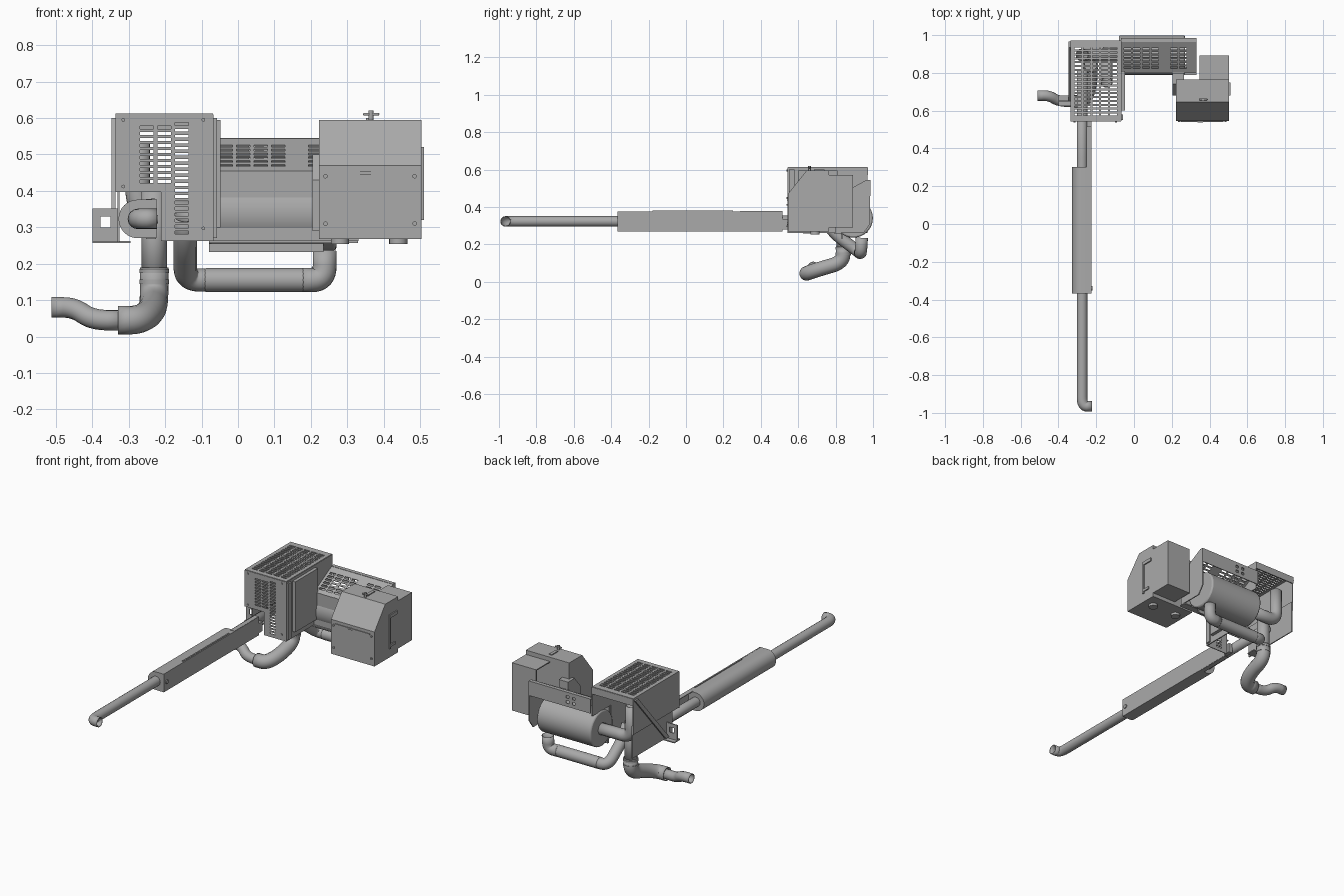
import bpy, bmesh, math
from mathutils import Vector

if "Cube" in bpy.data.objects:
    bpy.data.objects.remove(bpy.data.objects["Cube"])

steel = bpy.data.materials.new("steel_grey")
steel.diffuse_color = (0.40, 0.40, 0.40, 1)
steel.use_nodes = True
steel.node_tree.nodes["Principled BSDF"].inputs["Base Color"].default_value = steel.diffuse_color
CYL = {"X": (0, math.pi / 2, 0), "Y": (math.pi / 2, 0, 0), "Z": (0, 0, 0)}


def make(name, bm, thick=0):
    bmesh.ops.recalc_face_normals(bm, faces=bm.faces)
    me = bpy.data.meshes.new(name)
    bm.to_mesh(me)
    bm.free()
    ob = bpy.data.objects.new(name, me)
    bpy.context.collection.objects.link(ob)
    me.materials.append(steel)
    if thick:
        m = ob.modifiers.new("sheet", "SOLIDIFY")
        m.thickness, m.offset = thick, 0
    return ob


def smooth(ob):
    bpy.ops.object.select_all(action="DESELECT")
    ob.select_set(True)
    bpy.context.view_layer.objects.active = ob
    bpy.ops.object.shade_smooth_by_angle(angle=math.radians(40))


def box(name, x0, x1, y0, y1, z0, z1, bevel=0):
    bm = bmesh.new()
    bmesh.ops.create_cube(bm, size=1)
    for v in bm.verts:
        v.co = Vector(((x0 + x1) / 2 + v.co.x * (x1 - x0),
                       (y0 + y1) / 2 + v.co.y * (y1 - y0),
                       (z0 + z1) / 2 + v.co.z * (z1 - z0)))
    ob = make(name, bm)
    if bevel:
        m = ob.modifiers.new("round", "BEVEL")
        m.width, m.segments = bevel, 3
    return ob


def prism(name, pts, axis, a, b):
    """Extrude a profile: axis X takes (y, z) points, axis Y takes (x, z)."""
    bm = bmesh.new()
    place = (lambda p, t: (t, p[0], p[1])) if axis == "X" else (lambda p, t: (p[0], t, p[1]))
    f = bm.faces.new([bm.verts.new(place(p, a)) for p in pts])
    ext = bmesh.ops.extrude_face_region(bm, geom=[f])
    d = Vector((b - a, 0, 0) if axis == "X" else (0, b - a, 0))
    bmesh.ops.translate(bm, vec=d, verts=[g for g in ext["geom"] if isinstance(g, bmesh.types.BMVert)])
    return make(name, bm)


def cyl(name, c, r, length, axis="Z", n=32, bevel=0):
    bm = bmesh.new()
    bmesh.ops.create_cone(bm, cap_ends=True, segments=n, radius1=r, radius2=r, depth=length)
    ob = make(name, bm)
    ob.location, ob.rotation_euler = c, CYL[axis]
    if bevel:
        m = ob.modifiers.new("round", "BEVEL")
        m.width, m.segments = bevel, 2
    smooth(ob)
    return ob


def panel(name, o, u, v, w, h, holes, thick=0.005):
    """Flat sheet with rectangular openings (u0, u1, v0, v1)."""
    o, u, v = Vector(o), Vector(u).normalized(), Vector(v).normalized()
    us = sorted({round(t, 4) for q in holes for t in q[:2]} | {0, w})
    vs = sorted({round(t, 4) for q in holes for t in q[2:]} | {0, h})
    bm = bmesh.new()
    g = [[bm.verts.new(o + u * a + v * b) for b in vs] for a in us]
    for i in range(len(us) - 1):
        for j in range(len(vs) - 1):
            cu, cv = (us[i] + us[i + 1]) / 2, (vs[j] + vs[j + 1]) / 2
            if not any(q[0] < cu < q[1] and q[2] < cv < q[3] for q in holes):
                bm.faces.new((g[i][j], g[i + 1][j], g[i + 1][j + 1], g[i][j + 1]))
    bmesh.ops.delete(bm, geom=[k for k in bm.verts if not k.link_faces], context="VERTS")
    return make(name, bm, thick)


def slots(cols, width, v0, step, n, height):
    return [(c, c + width, v0 + step * k, v0 + step * k + height) for c in cols for k in range(n)]


def pipe(name, pts, r, bend=0.06):
    """Round tube along a path with filleted corners."""
    P = [Vector(p) for p in pts]
    path = [P[0]]
    for a, b, c in zip(P, P[1:], P[2:]):
        d1, d2 = a - b, c - b
        s = b + d1.normalized() * min(bend, d1.length * 0.49)
        e = b + d2.normalized() * min(bend, d2.length * 0.49)
        path += [s * (1 - t) ** 2 + b * 2 * t * (1 - t) + e * t * t for t in (k / 8 for k in range(9))]
    path.append(P[-1])
    cu = bpy.data.curves.new(name, "CURVE")
    cu.dimensions, cu.bevel_depth, cu.bevel_resolution = "3D", r, 6
    sp = cu.splines.new("POLY")
    sp.points.add(len(path) - 1)
    for q, p in zip(sp.points, path):
        q.co = (*p, 1)
    ob = bpy.data.objects.new(name, cu)
    bpy.context.collection.objects.link(ob)
    cu.materials.append(steel)
    bpy.ops.object.select_all(action="DESELECT")
    ob.select_set(True)
    bpy.context.view_layer.objects.active = ob
    bpy.ops.object.convert(target="MESH")
    m = ob.modifiers.new("wall", "SOLIDIFY")
    m.thickness, m.offset = 0.004, -1
    smooth(ob)


# Louvred guard: front with a low left cut-out, top, sides, rear lip
front = slots([0.068, 0.116], 0.037, 0.16, 0.0165, 10, 0.008)
front += slots([0.164], 0.037, 0.02, 0.0165, 19, 0.008) + [(0, 0.125, 0, 0.135)]
panel("guard_front", (-0.337, 0.545, 0.262), (1, 0, 0), (0, 0, 1), 0.268, 0.348, front)
panel("guard_top", (-0.337, 0.545, 0.61), (1, 0, 0), (0, 1, 0), 0.268, 0.425,
      slots([0.022 + 0.047 * i for i in range(5)], 0.037, 0.03, 0.0205, 18, 0.01))
box("guard_left_wall", -0.337, -0.331, 0.545, 0.97, 0.40, 0.61)
box("guard_left_skirt", -0.331, -0.325, 0.60, 0.97, 0.26, 0.45)
box("guard_right_wall", -0.073, -0.067, 0.545, 0.80, 0.262, 0.61)
box("guard_right_rear_wall", -0.073, -0.067, 0.80, 0.97, 0.44, 0.61)
box("guard_rear_lip", -0.337, -0.069, 0.966, 0.972, 0.57, 0.61)
box("guard_side_cover", -0.067, -0.048, 0.60, 0.81, 0.30, 0.595)
box("guard_side_edge", -0.067, -0.058, 0.55, 0.58, 0.27, 0.60)
prism("guard_strut", [(0.935, 0.60), (0.965, 0.60), (0.68, 0.27), (0.65, 0.27)], "X", -0.347, -0.337)
for i, (x, z) in enumerate([(-0.315, 0.595), (-0.095, 0.595), (-0.315, 0.412), (-0.095, 0.297)]):
    cyl("guard_screw_%d" % i, (x, 0.541, z), 0.005, 0.008, "Y", 10)

# Mounting bracket with a square-edged opening
panel("mount_bracket", (-0.40, 0.65, 0.26), (1, 0, 0), (0, 0, 1), 0.07, 0.092,
      [(0.022, 0.05, 0.04, 0.07)], 0.006)
box("mount_foot", -0.40, -0.295, 0.625, 0.68, 0.257, 0.263)

# Heat shield: wall, louvred slope, rear lip, end plate
box("shield_front", -0.07, 0.33, 0.80, 0.806, 0.262, 0.455)
sl = math.hypot(0.165, 0.09)
panel("shield_slope", (-0.07, 0.803, 0.453), (1, 0, 0), (0, 0.165, 0.09), 0.40, sl,
      slots([0.018, 0.066, 0.114, 0.162, 0.263, 0.311], 0.037, 0.025, 0.022, 6, 0.012))
box("shield_top_lip", -0.07, 0.33, 0.963, 0.985, 0.539, 0.545)
panel("shield_rear_lip", (-0.07, 0.983, 0.46), (1, 0, 0), (0, 0, 1), 0.40, 0.085,
      slots([0.10, 0.14], 0.018, 0.02, 0.03, 2, 0.015))
prism("shield_end", [(0.80, 0.262), (0.80, 0.453), (0.965, 0.545), (0.985, 0.545),
                     (0.985, 0.31), (0.95, 0.262)], "X", 0.325, 0.331)
box("shield_foot", -0.08, 0.33, 0.79, 0.83, 0.257, 0.264)
prism("link_bracket", [(0.68, 0.29), (0.68, 0.43), (0.74, 0.50), (0.80, 0.50), (0.80, 0.29)],
      "X", 0.205, 0.265)

# Main muffler and its outlet
cyl("muffler", (0.095, 0.895, 0.34), 0.104, 0.35, "X", 48, 0.008)
pipe("muffler_outlet", [(-0.06, 0.895, 0.34), (-0.275, 0.895, 0.34), (-0.275, 0.895, 0.53)], 0.034)

# Air cleaner housing with sloped face
prism("housing", [(0.545, 0.268), (0.545, 0.47), (0.645, 0.595), (0.765, 0.595), (0.765, 0.268)],
      "X", 0.222, 0.504)
box("housing_seam", 0.25, 0.475, 0.541, 0.546, 0.445, 0.452)
box("housing_clasp", 0.335, 0.365, 0.538, 0.546, 0.444, 0.453)
for i, (x, z) in enumerate([(0.24, 0.44), (0.485, 0.44), (0.24, 0.31), (0.485, 0.31)]):
    cyl("housing_screw_%d" % i, (x, 0.543, z), 0.006, 0.008, "Y", 12)
cyl("knob_stem", (0.365, 0.66, 0.605), 0.007, 0.03, "Z", 12)
box("knob_wings", 0.343, 0.388, 0.655, 0.665, 0.607, 0.614, 0.003)
box("top_hook", 0.352, 0.37, 0.685, 0.74, 0.595, 0.60)
for i, (y0, y1, z0, z1) in enumerate([(0.68, 0.69, 0.32, 0.52), (0.68, 0.73, 0.33, 0.345),
                                      (0.68, 0.75, 0.50, 0.52)]):
    box("side_handle_%d" % i, 0.504, 0.511, y0, y1, z0, z1)
for i, x in enumerate((0.28, 0.44)):
    cyl("housing_foot_%d" % i, (x, 0.69, 0.262), 0.025, 0.016, "Z", 20)

# Rear cover, open towards the left
box("cover_back", 0.347, 0.504, 0.887, 0.893, 0.29, 0.57)
box("cover_side", 0.498, 0.504, 0.765, 0.89, 0.29, 0.57)
box("cover_top", 0.347, 0.504, 0.765, 0.89, 0.564, 0.57)
box("cover_bottom", 0.347, 0.504, 0.765, 0.89, 0.29, 0.296)

# Curved inlet hose
pipe("hose_riser", [(-0.23, 0.84, 0.40), (-0.23, 0.84, 0.13)], 0.035)
pipe("hose_bend", [(-0.23, 0.84, 0.19), (-0.23, 0.84, 0.105), (-0.235, 0.72, 0.07),
                   (-0.27, 0.645, 0.045), (-0.33, 0.645, 0.045)], 0.039, 0.08)
pipe("hose_tail", [(-0.31, 0.645, 0.045), (-0.40, 0.65, 0.045), (-0.45, 0.68, 0.08),
                   (-0.512, 0.68, 0.08)], 0.028)
for i, z in enumerate((0.15, 0.18)):
    cyl("hose_clamp_%d" % i, (-0.23, 0.84, z), 0.041, 0.012, "Z")

# Lower resonator line
pipe("resonator_feed", [(-0.145, 0.75, 0.33), (-0.145, 0.79, 0.26), (-0.145, 0.93, 0.155),
                        (-0.06, 0.93, 0.155)], 0.032, 0.055)
cyl("resonator", (0.045, 0.93, 0.155), 0.033, 0.28, "X", 32, 0.008)
pipe("resonator_end", [(0.17, 0.93, 0.155), (0.238, 0.935, 0.155), (0.238, 0.94, 0.235)], 0.033, 0.06)
box("resonator_rail", -0.08, 0.235, 0.83, 0.84, 0.232, 0.256)

# Long tailpipe with turned tip
pipe("tailpipe", [(-0.275, 0.82, 0.33), (-0.275, 0.30, 0.323), (-0.275, -0.965, 0.323),
                  (-0.222, -0.965, 0.323)], 0.028, 0.05)

# Tailpipe shroud: rounded on the left, flat on the right
arc = [(-0.275 + 0.053 * math.cos(a), 0.323 + 0.053 * math.sin(a))
       for a in (math.pi / 2 + math.pi * k / 16 for k in range(17))]
smooth(prism("shroud", [(-0.228, 0.376)] + arc + [(-0.228, 0.27)], "Y", -0.367, 0.302))

# Channel rail alongside the shroud
box("rail_web", -0.229, -0.224, -0.367, 0.515, 0.27, 0.377)
for n, z in (("top", 0.374), ("bottom", 0.268)):
    box("rail_%s_flange" % n, -0.252, -0.225, 0.29, 0.515, z, z + 0.004)
box("rail_tab", -0.25, -0.225, 0.50, 0.55, 0.28, 0.335)
box("shroud_ridge", -0.237, -0.229, -0.18, 0.25, 0.374, 0.381)
cyl("rail_bolt", (-0.222, -0.34, 0.322), 0.012, 0.006, "X", 16)
